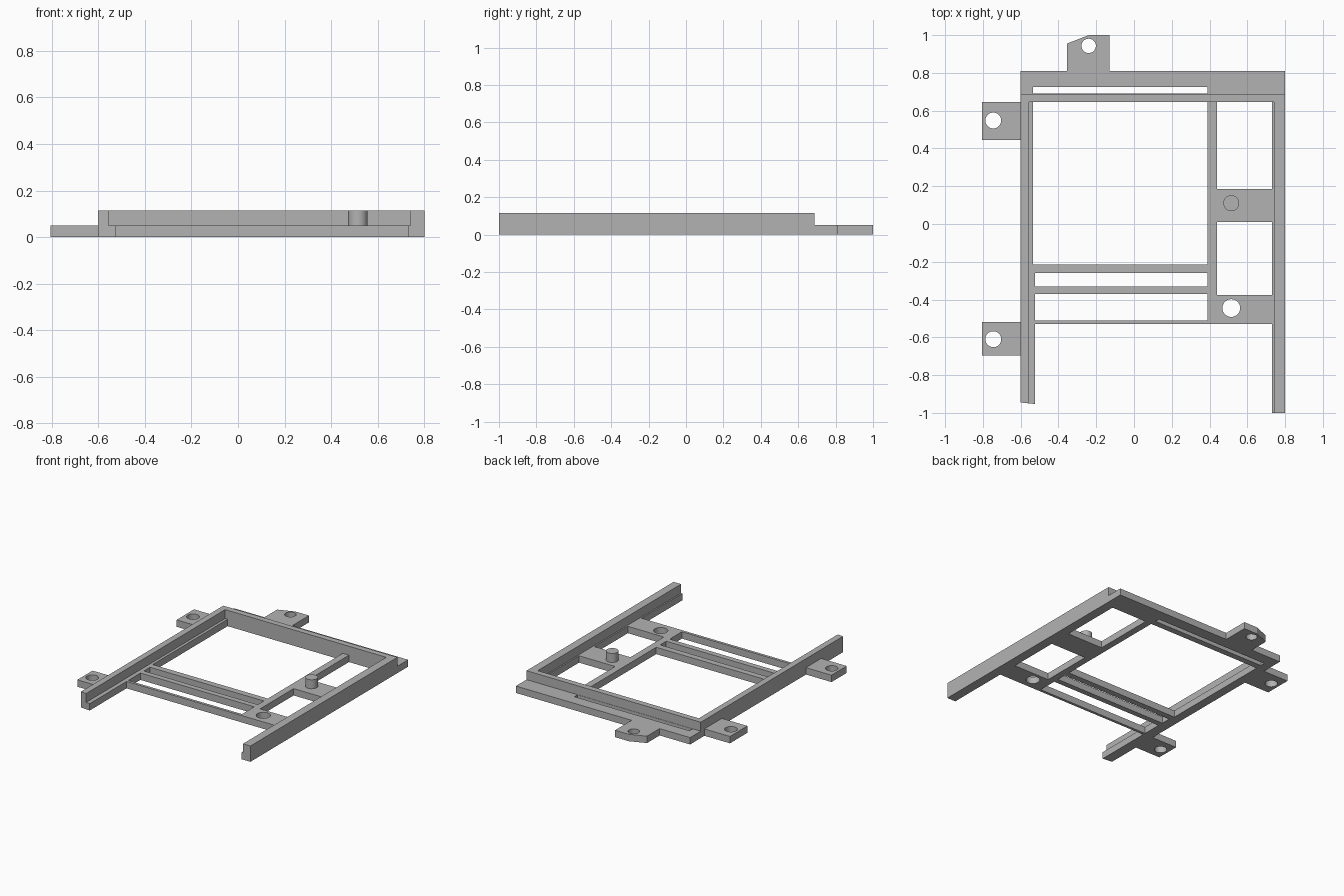
import bpy
import math

cube = bpy.data.objects.get("Cube")
if cube:
    bpy.data.objects.remove(cube, do_unlink=True)

GREY = (0.45, 0.45, 0.45, 1.0)
mat = bpy.data.materials.new("plain grey")
mat.use_nodes = True
mat.diffuse_color = GREY
mat.node_tree.nodes["Principled BSDF"].inputs["Base Color"].default_value = GREY

PLATE_TOP = 0.05
WALL_TOP = 0.115


def rect(x0, x1, y0, y1):
    return [(x0, y0), (x1, y0), (x1, y1), (x0, y1)]


def circle(x, y, r, n=40):
    return [(x + r * math.cos(math.tau * i / n), y + r * math.sin(math.tau * i / n))
            for i in range(n)]


def slab(name, z0, z1, outline, openings=()):
    """Extrude a closed outline, with openings cut through it."""
    curve = bpy.data.curves.new(name, 'CURVE')
    curve.dimensions = '2D'
    curve.fill_mode = 'BOTH'
    curve.extrude = (z1 - z0) / 2
    for loop in [outline, *openings]:
        spline = curve.splines.new('POLY')
        spline.points.add(len(loop) - 1)
        for point, (x, y) in zip(spline.points, loop):
            point.co = (x, y, 0, 1)
        spline.use_cyclic_u = True
        spline.use_smooth = False
    curve.materials.append(mat)
    obj = bpy.data.objects.new(name, curve)
    obj.location.z = (z0 + z1) / 2
    bpy.context.collection.objects.link(obj)
    bpy.ops.object.select_all(action='DESELECT')
    obj.select_set(True)
    bpy.context.view_layer.objects.active = obj
    bpy.ops.object.convert(target='MESH')
    return bpy.context.object


# Base plate outline, with the side tabs and the clipped back tab
plate = [
    (-0.6, -0.945), (-0.525, -0.953), (-0.525, -0.53), (0.73, -0.53),
    (0.73, -1), (0.8, -1), (0.8, 0.81),
    (-0.13, 0.81), (-0.13, 1), (-0.24, 1), (-0.355, 0.955), (-0.355, 0.81),
    (-0.6, 0.81), (-0.6, 0.645), (-0.805, 0.645), (-0.805, 0.445), (-0.6, 0.445),
    (-0.6, -0.52), (-0.805, -0.52), (-0.805, -0.695), (-0.6, -0.695),
]
windows = [
    rect(-0.535, 0.39, -0.215, 0.645),   # main opening
    rect(-0.525, 0.39, -0.33, -0.26),    # between cross bars
    rect(-0.525, 0.39, -0.51, -0.37),
    rect(-0.535, 0.39, 0.69, 0.725),     # back slot
    rect(0.44, 0.73, 0.185, 0.645),      # beside the peg pad
    rect(0.44, 0.73, -0.375, 0.01),
]
screw_holes = [
    circle(-0.745, 0.548, 0.042), circle(-0.745, -0.61, 0.042),
    circle(-0.24, 0.943, 0.038), circle(0.515, -0.445, 0.047),
]
slab("base_plate", 0, PLATE_TOP, plate, windows + screw_holes)

# Raised wall around three sides
slab("raised_wall", PLATE_TOP, WALL_TOP, [
    (-0.6, -0.945), (-0.555, -0.95), (-0.555, 0.645), (0.74, 0.645),
    (0.74, -1), (0.8, -1), (0.8, 0.688), (-0.6, 0.688),
])

# Locating peg
bpy.ops.mesh.primitive_cylinder_add(
    vertices=40, radius=0.042, depth=WALL_TOP - PLATE_TOP,
    location=(0.515, 0.11, (PLATE_TOP + WALL_TOP) / 2))
peg = bpy.context.object
peg.name = "locating_peg"
peg.data.materials.append(mat)
bpy.ops.object.shade_smooth_by_angle()
